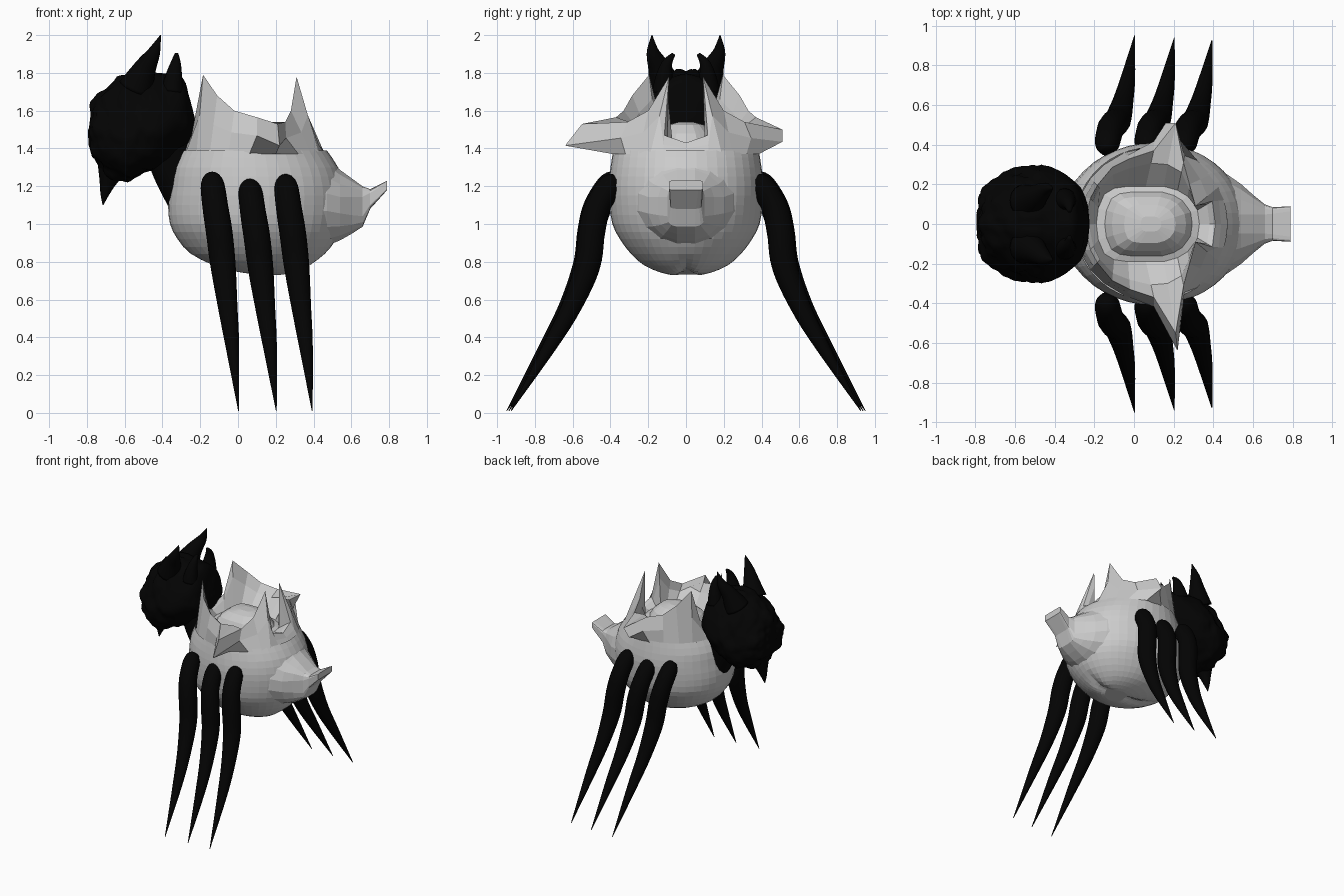
import bpy, bmesh, math
from mathutils import Vector, noise

if "Cube" in bpy.data.objects:
    bpy.data.objects.remove(bpy.data.objects["Cube"])

black = bpy.data.materials.new("black")
black.diffuse_color = (0.001, 0.001, 0.001, 1)
black.use_nodes = True
black.node_tree.nodes["Principled BSDF"].inputs["Base Color"].default_value = black.diffuse_color


def loft(name, rings, smooth=False, mat=None, cap_start=True, cap_end=True):
    """Skin a list of equal-length closed rings into one mesh object."""
    bm = bmesh.new()
    vr = [[bm.verts.new(p) for p in r] for r in rings]
    n = len(vr[0])
    for a, b in zip(vr, vr[1:]):
        for i in range(n):
            j = (i + 1) % n
            bm.faces.new((a[i], a[j], b[j], b[i]))
    if cap_start:
        bm.faces.new(vr[0])
    if cap_end:
        bm.faces.new(vr[-1])
    bmesh.ops.recalc_face_normals(bm, faces=bm.faces)
    me = bpy.data.meshes.new(name)
    bm.to_mesh(me)
    bm.free()
    for p in me.polygons:
        p.use_smooth = smooth
    if mat:
        me.materials.append(mat)
    ob = bpy.data.objects.new(name, me)
    bpy.context.collection.objects.link(ob)
    return ob


def spline(pts, steps):
    """Catmull-Rom through tuples of any length."""
    out = []
    for i in range(len(pts) - 1):
        p0, p1, p2 = pts[max(i - 1, 0)], pts[i], pts[i + 1]
        p3 = pts[min(i + 2, len(pts) - 1)]
        for s in range(steps):
            t = s / steps
            out.append(tuple(0.5 * (2 * b + (c - a) * t + (2 * a - 5 * b + 4 * c - d) * t * t
                                    + (3 * b - a - 3 * c + d) * t ** 3)
                             for a, b, c, d in zip(p0, p1, p2, p3)))
    return out + [pts[-1]]


def tube(name, pts, segs=16, steps=5):
    """Tapered tube along points (x, y, z, radius)."""
    path = spline(pts, steps)
    rings = []
    for i, p in enumerate(path):
        a = Vector(path[max(i - 1, 0)][:3])
        b = Vector(path[min(i + 1, len(path) - 1)][:3])
        d = (b - a).normalized()
        u = Vector((1, 0, 0))
        u = (u - d * u.dot(d)).normalized()
        v = d.cross(u)
        r = max(p[3], 0.002)
        rings.append([Vector(p[:3]) + r * (math.cos(t) * u + math.sin(t) * v)
                      for t in (2 * math.pi * k / segs for k in range(segs))])
    return loft(name, rings, True, black)


def power(v, e):
    return math.copysign(abs(v) ** e, v)


# round body, open at the top: (z, x min, x max, half width)
profile = [(.73, .08, .26, .08), (.745, -.02, .33, .14), (.78, -.14, .39, .22),
           (.84, -.25, .46, .29), (.92, -.32, .52, .35), (1.0, -.36, .55, .39),
           (1.1, -.37, .565, .405), (1.2, -.36, .56, .41), (1.3, -.345, .53, .40),
           (1.39, -.30, .47, .385)]
rings = []
for z, x0, x1, w in spline(profile, 2):
    ring = []
    for k in range(44):
        t = 2 * math.pi * k / 44
        y = w * math.sin(t)
        groove = 0.03 * math.exp(-(y / 0.035) ** 2) * max(0, (0.85 - z) / 0.12)
        ring.append(((x0 + x1) / 2 + (x1 - x0) / 2 * math.cos(t), y, z + groove))
    rings.append(ring)
loft("body", rings, cap_end=False)

# beak flaring out of the body: (x, half width, z low, z high, squareness)
beak = [(.40, .29, .85, 1.39, 1), (.47, .255, .88, 1.35, 1), (.54, .205, .91, 1.29, .9),
        (.60, .15, .945, 1.245, .7), (.66, .10, .985, 1.20, .45),
        (.70, .085, 1.08, 1.185, .3), (.79, .09, 1.18, 1.23, .2)]
rings = []
for x, w, z0, z1, e in beak:
    ring = []
    for k in range(16):
        t = 2 * math.pi * (k + .5) / 16
        ring.append((x, w * power(math.cos(t), e),
                     (z0 + z1) / 2 + (z1 - z0) / 2 * power(math.sin(t), e)))
    rings.append(ring)
loft("beak", rings)

# jagged crater collar, half rings from +x to -x
base = [(.47, 0), (.46, .12), (.43, .19), (.39, .25), (.32, .32), (.2, .385),
        (.06, .385), (-.05, .36), (-.15, .3), (-.22, .23), (-.28, .13), (-.30, 0)]
crest = [(.41, 0, 1.43), (.395, .115, 1.47), (.31, .09, 1.78), (.28, .2, 1.60),
         (.25, .31, 1.54), (.21, .51, 1.50), (.10, .37, 1.565), (-.02, .33, 1.60),
         (-.11, .285, 1.68), (-.185, .195, 1.79), (-.22, .13, 1.53), (-.25, 0, 1.46)]
floor = [(.33, 0), (.32, .07), (.30, .10), (.27, .14), (.22, .17), (.15, .19),
         (.06, .19), (-.03, .19), (-.10, .18), (-.15, .15), (-.18, .08), (-.19, 0)]
base = [Vector((x, y, 1.37)) for x, y in base]
crest = [Vector(p) for p in crest]
floor = [Vector((x, y, 1.42)) for x, y in floor]
mid = [b.lerp(c, .5) for b, c in zip(base, crest)]
inner = [c.lerp(f, .35) for c, f in zip(crest, floor)]
mid[4] += Vector((-.03, .03, 0))
mid[5] = Vector((.16, .51, 1.435))
mid[6] += Vector((.02, .04, 0))
inner[5] = Vector((.17, .30, 1.54))


def full(half, side=None):
    """Mirror a half ring; the side spike on -y may differ."""
    other = [Vector((p.x, -p.y, p.z)) for p in half]
    if side:
        other[5] = Vector(side)
    return half + other[-2:0:-1]


collar = [full(base), full(mid, (.22, -.64, 1.415)), full(crest, (.21, -.55, 1.53)),
          full(inner), full(floor)]
# low dome in the crater floor
for s, z in ((.85, 1.43), (.72, 1.48), (.5, 1.525), (.2, 1.54)):
    collar.append([Vector((.09 + (p.x - .09) * s, p.y * s, z)) for p in collar[4]])
loft("crater_collar", collar, cap_start=False)

# six claw legs
leg_path = [(-.135, .365, 1.235, .035), (-.135, .405, 1.20, .062), (-.12, .475, 1.08, .068),
            (-.10, .505, .95, .07), (-.08, .53, .78, .067), (-.055, .62, .56, .052),
            (-.03, .74, .35, .036), (.003, .95, .01, .002)]
for dx, dz, dy in ((0, .01, 0), (.2, -.02, -.01), (.39, 0, -.02)):
    for side in (-1, 1):
        pts = [(x + dx, side * (y + dy * (1.2 - z)), z + dz * z, r) for x, y, z, r in leg_path]
        tube("leg", pts)

# wrinkled head: (x, half width, z low, z high)
head = [(-.79, .06, 1.46, 1.58), (-.77, .16, 1.36, 1.65), (-.70, .23, 1.255, 1.72),
        (-.60, .28, 1.22, 1.79), (-.50, .295, 1.26, 1.81), (-.40, .28, 1.31, 1.80),
        (-.30, .215, 1.39, 1.78), (-.25, .15, 1.44, 1.65), (-.225, .06, 1.48, 1.56)]
rings = []
for x, w, z0, z1 in spline(head, 6):
    # widest below the middle, narrowing to the crown
    zc = z0 + (z1 - z0) * .42
    ring = []
    for k in range(64):
        t = 2 * math.pi * k / 64
        s = math.sin(t)
        p = Vector((x, w * math.cos(t) * (1 - .18 * max(s, 0)),
                    zc + s * ((z1 - zc) if s > 0 else (zc - z0))))
        q = Vector((p.x, abs(p.y), p.z))
        amp = .022 if x < -.45 else .007
        d = Vector((p.x + .5, p.y, p.z - 1.53)).normalized()
        ring.append(p + d * amp * (noise.noise(q * 11) + .6 * noise.noise(q * 24)))
    rings.append(ring)
loft("head", rings, True, black)

# neck, chin spike and horns
tube("neck", [(-.37, 0, 1.42, .13), (-.33, 0, 1.28, .12), (-.25, 0, 1.08, .10)])
tube("chin_spike", [(-.66, 0, 1.32, .09), (-.69, 0, 1.22, .045), (-.705, 0, 1.16, .024),
                    (-.715, 0, 1.10, .002)])
for s in (-1, 1):
    tube("large_horn", [(-.54, s * .11, 1.72, .095), (-.495, s * .14, 1.82, .062),
                        (-.445, s * .175, 1.91, .034), (-.41, s * .18, 2.0, .002)])
    tube("small_horn", [(-.35, s * .12, 1.70, .06), (-.34, s * .115, 1.78, .045),
                        (-.33, s * .10, 1.85, .028), (-.325, s * .065, 1.9, .01)])
